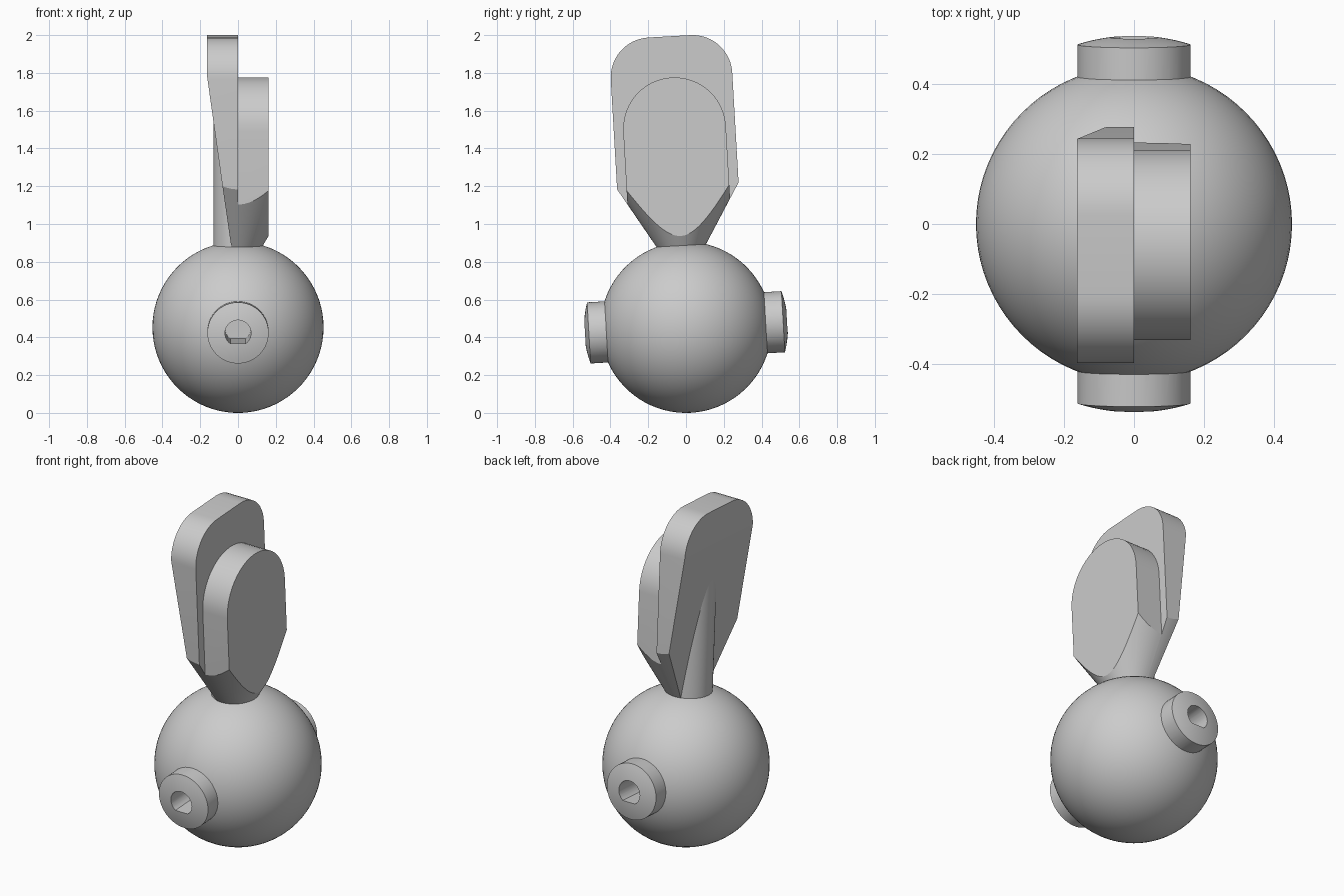
import bpy
import bmesh
import math
from mathutils import Matrix, Vector

cube = bpy.data.objects.get("Cube")
if cube:
    bpy.data.objects.remove(cube)

BALL_R = 0.453
CAP_R = 0.54
TILT = Matrix.Translation((0, 0, BALL_R)) @ Matrix.Rotation(math.radians(3.3), 4, 'X')
ALONG_Y = Matrix.Rotation(math.radians(90), 4, 'X')

grey = bpy.data.materials.new("plain grey")
grey.use_nodes = True
colour = (0.6, 0.6, 0.6, 1)
grey.diffuse_color = colour
grey.node_tree.nodes["Principled BSDF"].inputs["Base Color"].default_value = colour


def to_object(name, bm):
    bmesh.ops.recalc_face_normals(bm, faces=bm.faces)
    mesh = bpy.data.meshes.new(name)
    bm.to_mesh(mesh)
    bm.free()
    mesh.materials.append(grey)
    obj = bpy.data.objects.new(name, mesh)
    bpy.context.collection.objects.link(obj)
    return obj


def extrude(name, outline, direction):
    bm = bmesh.new()
    face = bm.faces.new([bm.verts.new(p) for p in outline])
    new = bmesh.ops.extrude_face_region(bm, geom=[face], use_keep_orig=True)["geom"]
    verts = [v for v in new if isinstance(v, bmesh.types.BMVert)]
    bmesh.ops.translate(bm, verts=verts, vec=direction)
    return to_object(name, bm)


def cone(name, r1, r2, low, high):
    bm = bmesh.new()
    bmesh.ops.create_cone(bm, cap_ends=True, segments=96, radius1=r1, radius2=r2,
                          depth=high - low,
                          matrix=Matrix.Translation((0, 0, (low + high) / 2)))
    return to_object(name, bm)


def combine(obj, tool, operation):
    """Apply a boolean and remove the helper."""
    mod = obj.modifiers.new("cut", 'BOOLEAN')
    mod.operation, mod.solver, mod.object = operation, 'EXACT', tool
    depsgraph = bpy.context.evaluated_depsgraph_get()
    mesh = bpy.data.meshes.new_from_object(obj.evaluated_get(depsgraph))
    obj.modifiers.clear()
    obj.data = mesh
    bpy.data.objects.remove(tool)


def arc(cy, cz, r, start, end, steps=12):
    return [(cy + r * math.cos(math.radians(start + (end - start) * i / steps)),
             cz + r * math.sin(math.radians(start + (end - start) * i / steps)))
            for i in range(steps + 1)]


def plate(name, half, top, corner, x0, x1):
    """Rounded upright plate whose lower end is turned to a cone."""
    outline = [(-half, 0.4), (half, 0.4)]
    outline += arc(half - corner, top - corner, corner, 0, 90)
    outline += arc(corner - half, top - corner, corner, 90, 180)
    clean = [p for i, p in enumerate(outline)
             if i == 0 or math.dist(p, outline[i - 1]) > 0.001]
    obj = extrude(name, [(x0, y, z) for y, z in clean], (x1 - x0, 0, 0))
    combine(obj, cone("taper", 0.111, 0.895, 0.4, 1.7), 'INTERSECT')
    return obj


# Ball with two domed bosses
bm = bmesh.new()
bmesh.ops.create_uvsphere(bm, u_segments=80, v_segments=40, radius=BALL_R)
body = to_object("ball_body", bm)

for side in (-1, 1):
    bm = bmesh.new()
    profile = [(0, 0.3), (0.162, 0.3)]
    for i in range(9):
        r = 0.162 * (1 - i / 8)
        profile.append((r, math.sqrt(CAP_R ** 2 - r ** 2)))
    verts = [bm.verts.new((r, side * y, 0)) for r, y in profile]
    edges = [bm.edges.new(pair) for pair in zip(verts, verts[1:])]
    bmesh.ops.spin(bm, geom=verts + edges, axis=(0, 1, 0), cent=(0, 0, 0),
                   angle=math.tau, steps=64)
    bmesh.ops.remove_doubles(bm, verts=bm.verts, dist=0.0001)
    combine(body, to_object("boss", bm), 'UNION')

# Blind D-shaped sockets with the flat at the bottom
for side in (-1, 1):
    rim = arc(0, 0, 0.069, -54, 234, 32)
    socket = extrude("socket", [(x, side * 0.08, z) for x, z in rim], (0, side * 0.6, 0))
    combine(body, socket, 'DIFFERENCE')

# Tall plate with a slanted outer face
blade = plate("tall_plate", 0.322, 1.543, 0.21, -0.163, 0)
bm = bmesh.new()
bm.from_mesh(blade.data)
low, high = Vector((-0.035, 0, 0.43)), Vector((-0.163, 0, 1.345))
slope = high - low
cut = bmesh.ops.bisect_plane(bm, geom=bm.verts[:] + bm.edges[:] + bm.faces[:],
                             plane_co=low, plane_no=(-slope.z, 0, slope.x),
                             clear_outer=True)
rim = [e for e in cut["geom_cut"] if isinstance(e, bmesh.types.BMEdge)]
bmesh.ops.holes_fill(bm, edges=rim)
bmesh.ops.recalc_face_normals(bm, faces=bm.faces)
bm.to_mesh(blade.data)
bm.free()

# Shorter rounded pad and the round stem behind the slanted face
pad = plate("short_pad", 0.272, 1.325, 0.272, 0, 0.162)
stem = cone("stem", 0.13, 0.13, 0.4, 1.16)

# Tilt the whole assembly and shade it
bpy.ops.object.select_all(action='DESELECT')
for obj in (body, blade, pad, stem):
    obj.data.transform(TILT)
    obj.select_set(True)
    bpy.context.view_layer.objects.active = obj
bpy.ops.object.shade_smooth_by_angle(angle=math.radians(25))
